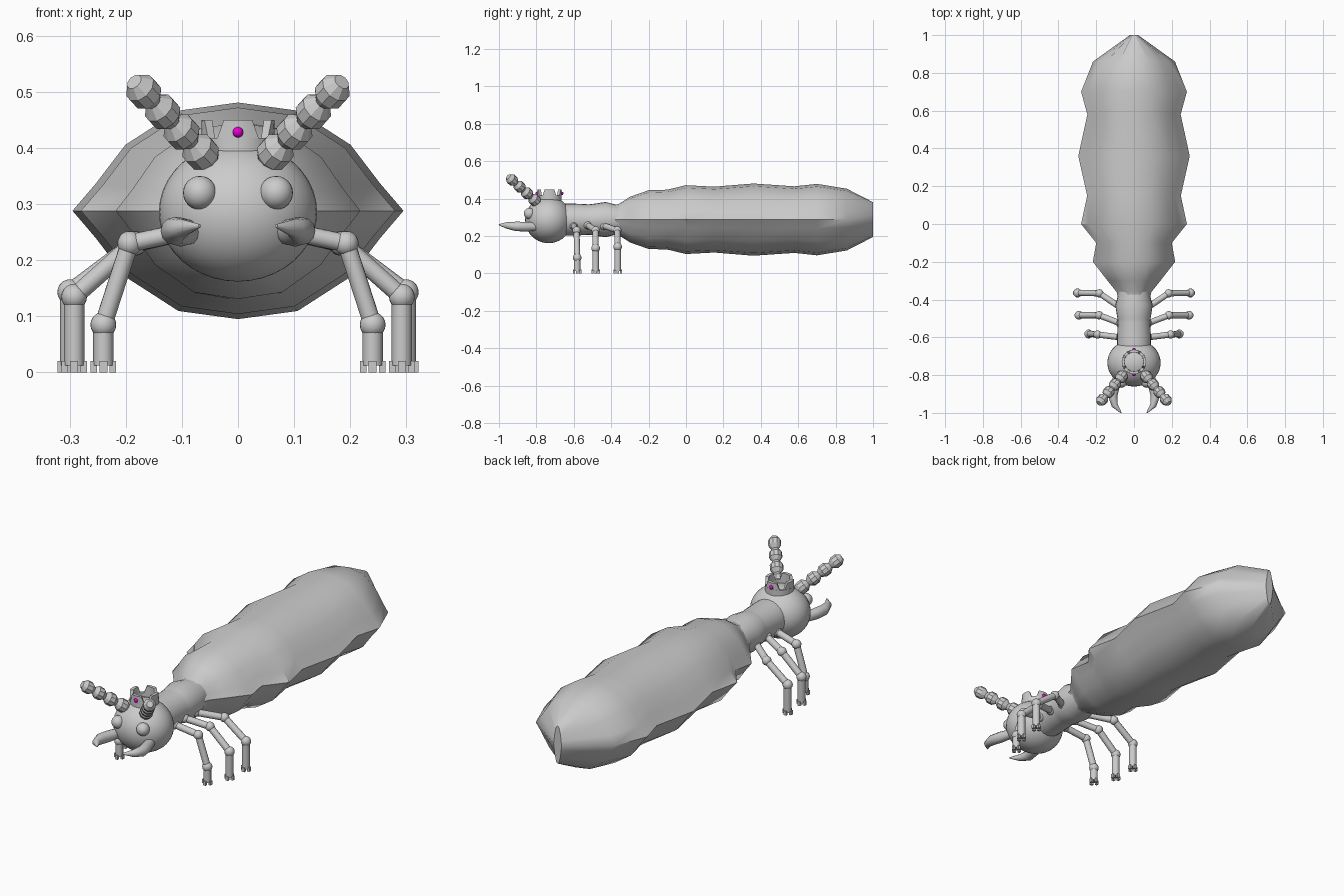
import bpy, bmesh, math
from mathutils import Vector, Matrix

if "Cube" in bpy.data.objects:
    bpy.data.objects.remove(bpy.data.objects["Cube"])


def finish(name, bm, angle=40, mat=None):
    bmesh.ops.recalc_face_normals(bm, faces=bm.faces)
    me = bpy.data.meshes.new(name)
    bm.to_mesh(me)
    bm.free()
    ob = bpy.data.objects.new(name, me)
    bpy.context.collection.objects.link(ob)
    if mat:
        me.materials.append(mat)
    bpy.ops.object.select_all(action='DESELECT')
    ob.select_set(True)
    bpy.context.view_layer.objects.active = ob
    bpy.ops.object.shade_smooth_by_angle(angle=math.radians(angle))
    return ob


def skin(bm, rings, cap=True):
    vs = [[bm.verts.new(p) for p in r] for r in rings]
    n = len(vs[0])
    for a, b in zip(vs, vs[1:]):
        for i in range(n):
            j = (i + 1) % n
            bm.faces.new((a[i], a[j], b[j], b[i]))
    if cap:
        bm.faces.new(vs[0][::-1])
        bm.faces.new(vs[-1])


def tube(bm, path, radii, sides):
    pts = [Vector(p) for p in path]
    rings = []
    for k, p in enumerate(pts):
        d = pts[min(k + 1, len(pts) - 1)] - pts[max(k - 1, 0)]
        q = d.to_track_quat('Z', 'Y')
        rings.append([p + q @ Vector((radii[k] * math.cos(t), radii[k] * math.sin(t), 0))
                      for t in (2 * math.pi * i / sides for i in range(sides))])
    skin(bm, rings)


def ball(bm, c, r, seg=20):
    r = r if isinstance(r, tuple) else (r, r, r)
    m = Matrix.Translation(c) @ Matrix.Diagonal((*r, 1))
    bmesh.ops.create_uvsphere(bm, u_segments=seg, v_segments=seg // 2, radius=1, matrix=m)


# Abdomen: ridged cross-section, (y, half width, half height) stations
ZC = 0.288
quarter = [(1, 0), (.86, .25), (.68, .61), (.36, .925)]
section = quarter + [(0, 1)] + [(-x, z) for x, z in quarter[::-1]]
section += [(x, -z) for x, z in section[-2:0:-1]]
stations = [(-.38, .088, .08), (-.36, .092, .083), (-.30, .14, .122), (-.2, .218, .157), (-.1, .2, .16),
            (0, .28, .184), (.15, .248, .176), (.36, .295, .193), (.58, .247, .178),
            (.7, .28, .191), (.86, .217, .165), (1, .022, .093)]
bm = bmesh.new()
skin(bm, [[(x * w, y, ZC + z * h) for x, z in section] for y, w, h in stations])
finish("abdomen", bm)

# Thorax
bm = bmesh.new()
prof = [(-.66, .09), (-.6, .09), (-.52, .086), (-.5, .088), (-.43, .099), (-.37, .083), (-.33, .083)]
skin(bm, [[(r * math.cos(t), y, ZC + r * .95 * math.sin(t))
           for t in (math.pi * i / 12 for i in range(24))] for y, r in prof])
finish("thorax", bm)

# Head and eyes
bm = bmesh.new()
ball(bm, (0, -.735, .286), (.141, .125, .124), 40)
finish("head", bm)
bm = bmesh.new()
for s in (-1, 1):
    ball(bm, (s * .068, -.837, .32), .03, 24)
finish("eyes", bm)

# Mandibles and beaded antennae
bm = bmesh.new()
for s in (-1, 1):
    path = [(.085, -.80, .25), (.102, -.86, .25), (.113, -.91, .252), (.102, -.96, .257), (.068, -1, .261)]
    tube(bm, [(s * x, y, z) for x, y, z in path], [.022, .026, .025, .017, .003], 12)
finish("mandibles", bm)
bm = bmesh.new()
a, b = Vector((.05, -.79, .375)), Vector((.185, -.95, .518))
bead = [(0, .018), (.3, .031), (.7, .031), (1, .016)]
for s in (-1, 1):
    pts, rad = [], []
    for k in range(4):
        for f, r in bead[0 if k == 0 else 1:]:
            p = a.lerp(b, (k + f) / 4)
            pts.append((s * p.x, p.y, p.z))
            rad.append(r * (1 - .02 * k))
    tube(bm, pts, rad, 10)
finish("antennae", bm, 25)

# Crown: band with four tapered points
bm = bmesh.new()
c = Vector((0, -.73, 0))
n = 32


def ring(r, z):
    return [(r * math.cos(2 * math.pi * i / n), c.y + r * math.sin(2 * math.pi * i / n), z) for i in range(n)]


rings = [ring(.065, .385), ring(.065, .418), ring(.05, .418), ring(.05, .385)]
skin(bm, rings + rings[:1], cap=False)
bmesh.ops.remove_doubles(bm, verts=bm.verts, dist=1e-5)
for k in range(4):
    t0 = k * math.pi / 2
    loops = []
    for f in range(-2, 3):
        loop = []
        for r, w, z in ((.065, .62, .415), (.065, .4, .45), (.05, .4, .45), (.05, .62, .415)):
            t = t0 + f / 2 * w
            loop.append((r * math.cos(t), c.y + r * math.sin(t), z))
        loops.append(loop)
    skin(bm, loops)
finish("crown", bm, 30)

# Gems on crown
mat = bpy.data.materials.new("magenta")
mat.diffuse_color = (0.8, 0.0, 0.65, 1)
mat.use_nodes = True
mat.node_tree.nodes["Principled BSDF"].inputs["Base Color"].default_value = mat.diffuse_color
bm = bmesh.new()
for s in (-1, 1):
    ball(bm, (0, c.y + s * .065, .428), .0095, 16)
finish("crown_gems", bm, 40, mat)

# Legs: base, joint, knee
legs = [((.075, -.60, .255), (.193, -.585, .23), (.24, -.582, .085)),
        ((.075, -.525, .258), (.185, -.483, .23), (.292, -.483, .135)),
        ((.075, -.44, .255), (.183, -.367, .23), (.299, -.365, .143))]
for name, leg in zip(("front_legs", "middle_legs", "rear_legs"), legs):
    bm = bmesh.new()
    for s in (-1, 1):
        p = [Vector((s * x, y, z)) for x, y, z in leg]
        foot = Vector((p[2].x, p[2].y, .012))
        tube(bm, p[:2], [.016, .016], 16)
        tube(bm, p[1:], [.016, .016], 16)
        tube(bm, [p[2], foot], [.018, .018], 16)
        ball(bm, p[0], .022)
        ball(bm, p[1], .022)
        ball(bm, p[2], .023)
        # Toes
        for k in range(4):
            m = (Matrix.Translation((foot.x, foot.y, .01)) @ Matrix.Rotation(k * math.pi / 2, 4, 'Z')
                 @ Matrix.Translation((.017, 0, 0)) @ Matrix.Diagonal((.012, .014, .02, 1)))
            bmesh.ops.create_cube(bm, size=1, matrix=m)
    finish(name, bm)
